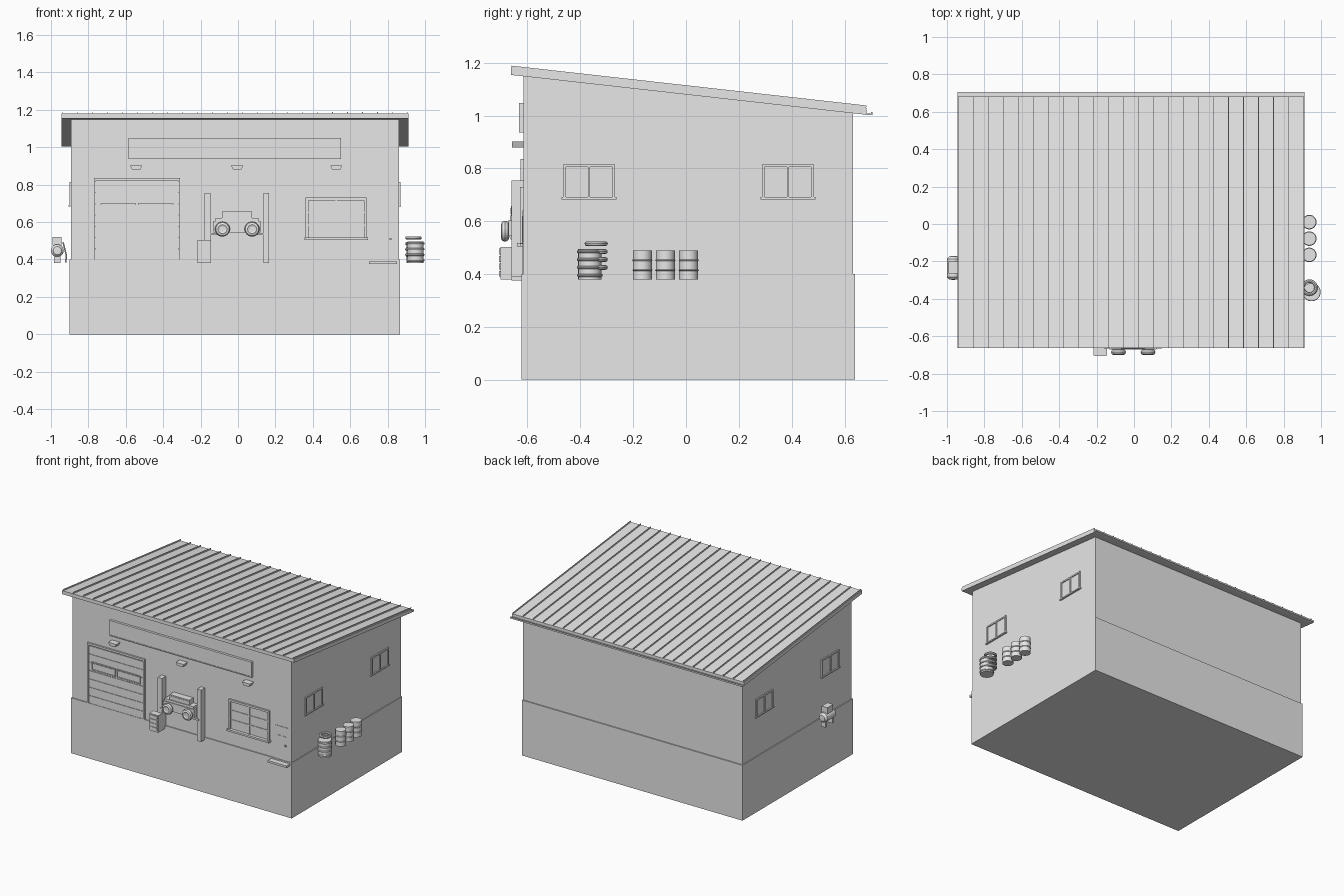
import bpy, bmesh, math
from mathutils import Matrix, Vector

if "Cube" in bpy.data.objects:
    bpy.data.objects.remove(bpy.data.objects["Cube"], do_unlink=True)

grey = bpy.data.materials.new("plain_grey")
grey.use_nodes = True
grey.diffuse_color = (0.8, 0.8, 0.8, 1)
grey.node_tree.nodes["Principled BSDF"].inputs["Base Color"].default_value = (0.8, 0.8, 0.8, 1)


def finish(name, bm, smooth=False):
    bmesh.ops.recalc_face_normals(bm, faces=bm.faces)
    me = bpy.data.meshes.new(name)
    bm.to_mesh(me)
    bm.free()
    me.materials.append(grey)
    ob = bpy.data.objects.new(name, me)
    bpy.context.scene.collection.objects.link(ob)
    if smooth:
        bpy.ops.object.select_all(action="DESELECT")
        ob.select_set(True)
        bpy.context.view_layer.objects.active = ob
        bpy.ops.object.shade_smooth_by_angle(angle=math.radians(40))
    return ob


def add_box(bm, x, y, z):
    size = [b - a for a, b in (x, y, z)]
    mid = [(a + b) / 2 for a, b in (x, y, z)]
    bmesh.ops.create_cube(bm, size=1, matrix=Matrix.Translation(mid) @ Matrix.Diagonal(size + [1]))


def boxes(name, *items):
    bm = bmesh.new()
    for item in items:
        add_box(bm, *item)
    return finish(name, bm)


def prism(name, profile, a, b, axis="x"):
    """Extrude a (y, z) outline along x, or an (x, z) outline along y."""
    bm = bmesh.new()
    put = (lambda t, p: (t, p[0], p[1])) if axis == "x" else (lambda t, p: (p[0], t, p[1]))
    face = bm.faces.new([bm.verts.new(put(a, p)) for p in profile])
    out = bmesh.ops.extrude_face_region(bm, geom=[face])
    moved = [g for g in out["geom"] if isinstance(g, bmesh.types.BMVert)]
    bmesh.ops.translate(bm, verts=moved, vec=put(b - a, (0, 0)))
    return finish(name, bm)


def lathe(name, profile, center, axis="z", steps=24):
    """Spin an (r, h) outline round an axis through center."""
    bm = bmesh.new()
    vs = [bm.verts.new((r, 0, h)) for r, h in profile]
    es = [bm.edges.new(p) for p in zip(vs, vs[1:])]
    bmesh.ops.spin(bm, geom=vs + es, axis=(0, 0, 1), cent=(0, 0, 0), steps=steps, angle=math.tau)
    bmesh.ops.remove_doubles(bm, verts=bm.verts, dist=1e-5)
    turn = Matrix.Rotation(math.pi / 2, 4, "X") if axis == "y" else Matrix()
    bm.transform(Matrix.Translation(center) @ turn)
    return finish(name, bm, True)


def tyre(name, center, radius, tube, axis="z"):
    ring = [(radius - tube + tube * math.cos(i * math.tau / 8), tube * math.sin(i * math.tau / 8)) for i in range(9)]
    return lathe(name, ring, center, axis)


# Building shell
boxes("base", ((-0.9, 0.865), (-0.622, 0.64), (0, 0.4)))
prism("walls", [(-0.615, 0.39), (0.632, 0.39), (0.632, 1.012), (-0.615, 1.152)], -0.893, 0.86)

# Sloping roof with standing seams and back gutter
prism("roof", [(-0.663, 1.154), (0.683, 1.003), (0.683, 1.028), (-0.663, 1.179)], -0.943, 0.912)
seams = bmesh.new()
COUNT = 24
for i in range(COUNT):
    x = -0.937 + 1.843 * i / (COUNT - 1)
    add_box(seams, (x - 0.0015, x + 0.0015), (-0.676, 0.676), (-0.004, 0.01))
slope = math.atan2(-0.151, 1.346)
seams.transform(Matrix.Translation((0, 0.01, 1.1035)) @ Matrix.Rotation(slope, 4, "X"))
finish("roof_seams", seams)
boxes("gutter", ((-0.943, 0.912), (0.68, 0.706), (1.003, 1.008)),
      ((-0.943, 0.912), (0.7, 0.706), (1.003, 1.014)))

# Sign board with rim
boxes("sign_board", ((-0.585, 0.55), (-0.628, -0.61), (0.936, 1.048)),
      ((-0.585, 0.55), (-0.632, -0.61), (1.042, 1.048)),
      ((-0.585, 0.55), (-0.632, -0.61), (0.936, 0.942)),
      ((-0.585, -0.579), (-0.632, -0.61), (0.936, 1.048)),
      ((0.544, 0.55), (-0.632, -0.61), (0.936, 1.048)))

# Lamps below the sign
for i, x in enumerate((-0.545, -0.005, 0.525)):
    prism("wall_lamp_%d" % i, [(x - 0.022, 0.88), (x + 0.022, 0.88), (x + 0.032, 0.902), (x - 0.032, 0.902)],
          -0.658, -0.612, "y")

# Garage door with slats, window band and frame
slats = []
for i in range(7):
    z = 0.4 + i * 0.06
    slats.append(((-0.758, -0.322), (-0.619, -0.61), (z, z + 0.054)))
boxes("garage_door", *slats)
boxes("garage_frame", ((-0.77, -0.758), (-0.627, -0.61), (0.4, 0.836)),
      ((-0.322, -0.31), (-0.627, -0.61), (0.4, 0.836)),
      ((-0.77, -0.31), (-0.627, -0.61), (0.822, 0.836)))
panes = []
for i in range(2):
    x = -0.735 + i * 0.2
    panes += [((x, x + 0.19), (-0.624, -0.61), (z, z + 0.006)) for z in (0.645, 0.699)]
    panes += [((q, q + 0.006), (-0.624, -0.61), (0.645, 0.705)) for q in (x, x + 0.184)]
boxes("garage_windows", *panes)

# Front window
X0, X1, Z0, Z1 = 0.362, 0.688, 0.51, 0.73
bars = [((X0, X1), (-0.628, -0.61), (Z1 - 0.014, Z1)),
        ((X0, X0 + 0.014), (-0.628, -0.61), (Z0, Z1)), ((X1 - 0.014, X1), (-0.628, -0.61), (Z0, Z1)),
        ((X0 - 0.006, X1 + 0.006), (-0.64, -0.61), (0.504, 0.517)),
        ((0.521, 0.529), (-0.623, -0.61), (Z0, Z1))]
bars += [((X0, X1), (-0.622, -0.61), (z, z + 0.006)) for z in (0.58, 0.648)]
boxes("front_window", ((X0, X1), (-0.618, -0.61), (Z0, Z1)), *bars)

# Entrance door, handle and step
boxes("entrance_door", ((0.73, 0.835), (-0.618, -0.61), (0.39, 0.64)),
      ((0.78, 0.785), (-0.621, -0.61), (0.52, 0.62)), ((0.75, 0.815), (-0.621, -0.61), (0.57, 0.575)))
boxes("door_handle", ((0.81, 0.82), (-0.628, -0.61), (0.505, 0.515)))
boxes("door_step", ((0.7, 0.85), (-0.66, -0.612), (0.375, 0.39)))

# Side windows, the same on both sides
for side, wall in (("left", 0.86), ("right", -0.893)):
    out = 1 if wall > 0 else -1
    for place, y in (("front", -0.367), ("rear", 0.386)):
        def slab(y0, y1, z0, z1, depth):
            return (tuple(sorted((wall - out * 0.005, wall + out * depth))), (y + y0, y + y1), (z0, z1))
        boxes("%s_%s_window" % (side, place),
              slab(-0.098, 0.098, 0.69, 0.815, 0.003),
              slab(-0.098, 0.098, 0.805, 0.815, 0.009),
              slab(-0.098, -0.088, 0.69, 0.815, 0.009), slab(0.088, 0.098, 0.69, 0.815, 0.009),
              slab(-0.004, 0.004, 0.69, 0.815, 0.009), slab(-0.104, 0.104, 0.683, 0.691, 0.012))

# Car lift posts and arms
for name, a, b in (("right", -0.18, -0.147), ("left", 0.136, 0.166)):
    boxes("%s_lift_post" % name, ((a, b), (-0.66, -0.612), (0.38, 0.755)))
boxes("lift_arms", ((-0.16, -0.11), (-0.665, -0.64), (0.53, 0.542)), ((0.09, 0.15), (-0.665, -0.64), (0.53, 0.542)))

# Raised car
boxes("car_body", ((-0.13, 0.12), (-0.672, -0.615), (0.545, 0.605)),
      ((-0.12, 0.11), (-0.667, -0.615), (0.6, 0.622)))
prism("car_cabin", [(-0.085, 0.615), (0.075, 0.615), (0.073, 0.658), (-0.083, 0.658)], -0.662, -0.615, "y")
boxes("car_window", ((-0.07, 0.06), (-0.665, -0.65), (0.628, 0.65)))
for i, x in enumerate((-0.083, 0.075)):
    tyre("car_wheel_%d" % i, (x, -0.685, 0.562), 0.04, 0.016, "y")
    lathe("car_hub_%d" % i, [(0, -0.008), (0.026, -0.008), (0.026, 0.012), (0, 0.012)], (x, -0.685, 0.562), "y", 16)

# Tool cabinet with drawers
drawers = [((-0.21, -0.152), (-0.707, -0.7), (z, z + 0.022)) for z in (0.39, 0.418, 0.446, 0.474)]
boxes("tool_cabinet", ((-0.217, -0.145), (-0.703, -0.655), (0.38, 0.503)), *drawers)

# Row of drums with hoops
for i, y in enumerate((-0.165, -0.078, 0.01)):
    lathe("drum_%d" % i, [(0, 0.38), (0.036, 0.38), (0.036, 0.412), (0.039, 0.415), (0.036, 0.418),
                          (0.036, 0.449), (0.039, 0.452), (0.036, 0.455), (0.036, 0.49), (0, 0.49)], (0.937, y, 0))

# Ribbed barrel beside a tyre stack
lathe("ribbed_barrel", [(0, 0.38), (0.044, 0.38), (0.044, 0.495), (0, 0.495)], (0.949, -0.364, 0))
for i in range(4):
    tyre("barrel_rib_%d" % i, (0.949, -0.364, 0.395 + i * 0.03), 0.049, 0.006)
    tyre("stacked_tyre_%d" % i, (0.938, -0.34, 0.425 + i * 0.03), 0.044, 0.009)

# Air compressor with motor, feet and hose
lathe("compressor_tank", [(0, -0.064), (0.022, -0.062), (0.034, -0.048), (0.034, 0.048), (0.022, 0.062), (0, 0.064)],
      (-0.966, -0.235, 0.447), "y")
boxes("compressor_motor", ((-0.992, -0.945), (-0.265, -0.2), (0.475, 0.52)))
boxes("compressor_feet", ((-0.985, -0.95), (-0.285, -0.265), (0.38, 0.42)),
      ((-0.985, -0.95), (-0.205, -0.185), (0.38, 0.42)))
hose = bpy.data.curves.new("air_hose", "CURVE")
hose.dimensions = "3D"
hose.bevel_depth = 0.004
hose.bevel_resolution = 1
path = hose.splines.new("POLY")
points = [(-0.935, -0.25, 0.49), (-0.925, -0.3, 0.45), (-0.917, -0.34, 0.42), (-0.922, -0.36, 0.385)]
path.points.add(len(points) - 1)
for p, co in zip(path.points, points):
    p.co = (*co, 1)
hose.materials.append(grey)
bpy.context.scene.collection.objects.link(bpy.data.objects.new("air_hose", hose))
